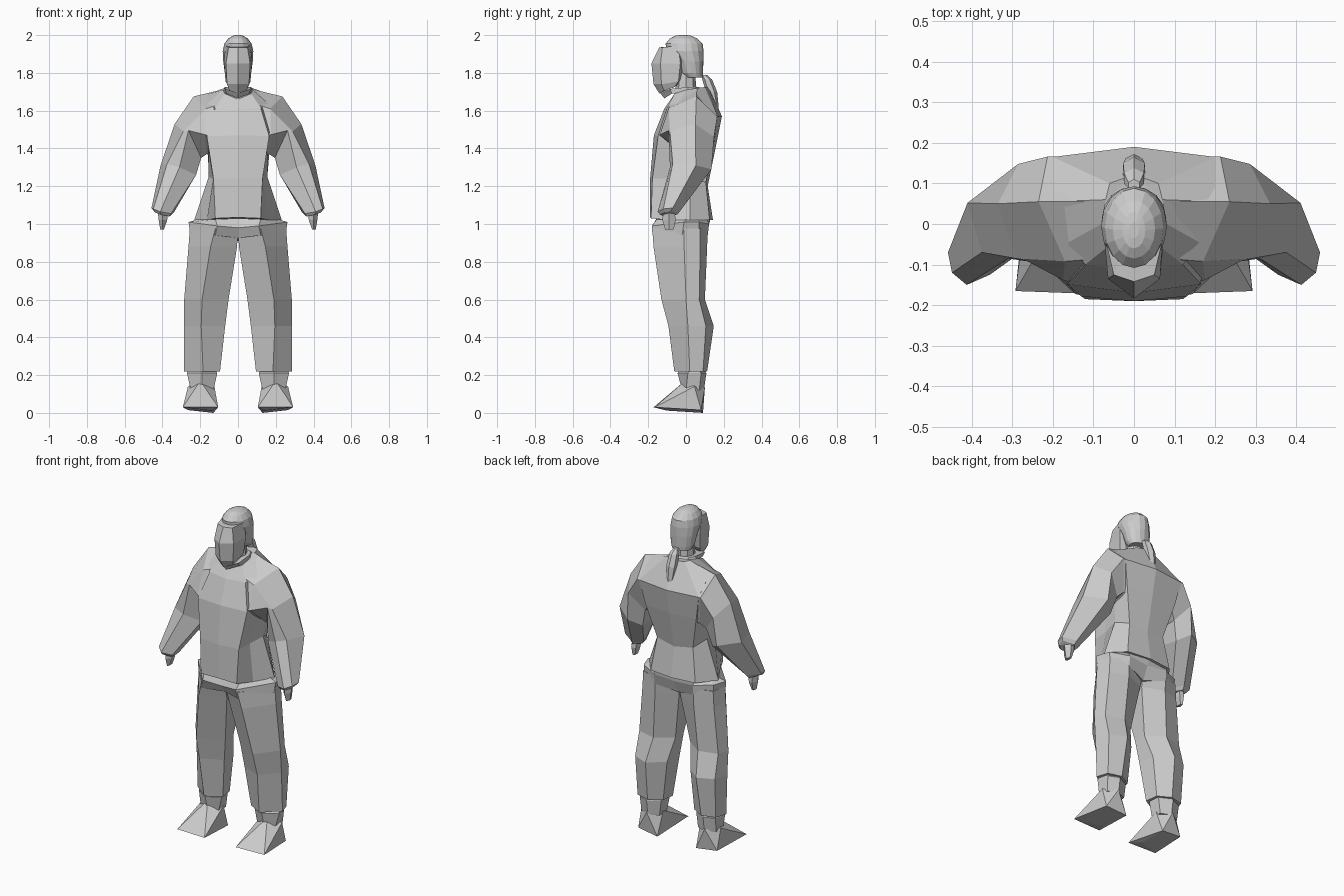
import bpy, bmesh, math

grey = bpy.data.materials.new("light_grey")
grey.diffuse_color = (0.6, 0.6, 0.6, 1)


def finish(name, bm, mirror=False):
    bmesh.ops.recalc_face_normals(bm, faces=bm.faces)
    me = bpy.data.meshes.new(name)
    bm.to_mesh(me)
    bm.free()
    me.materials.append(grey)
    ob = bpy.data.objects.new(name, me)
    bpy.context.collection.objects.link(ob)
    if mirror:
        mod = ob.modifiers.new("mirror", 'MIRROR')
        mod.use_mirror_merge = False
    return ob


def loft(name, rings, mirror=False):
    """Skin a stack of rings with equal point counts and cap both ends."""
    bm = bmesh.new()
    loops = [[bm.verts.new(p) for p in r] for r in rings]
    n = len(loops[0])
    for a, b in zip(loops, loops[1:]):
        for i in range(n):
            j = (i + 1) % n
            bm.faces.new((a[i], a[j], b[j], b[i]))
    bm.faces.new(loops[0])
    bm.faces.new(loops[-1])
    bmesh.ops.triangulate(bm, faces=[f for f in bm.faces if len(f.verts) > 4])
    return finish(name, bm, mirror)


def hull(name, points, mirror=False):
    bm = bmesh.new()
    for p in points:
        bm.verts.new(p)
    res = bmesh.ops.convex_hull(bm, input=bm.verts)
    junk = {g for g in res["geom_interior"] if isinstance(g, bmesh.types.BMVert)}
    bmesh.ops.delete(bm, geom=list(junk), context='VERTS')
    return finish(name, bm, mirror)


def sym(half):
    """Close a half ring, running front centre to back centre, across x = 0."""
    return half + [(-x, y, z) for x, y, z in reversed(half[1:-1])]


def flat(z, pts):
    return [(x, y, z) for x, y in pts]


def oval(z, cy, rx, ry, n):
    return [(rx * math.sin(2 * math.pi * i / n),
             cy - ry * math.cos(2 * math.pi * i / n), z) for i in range(n)]


# Jumper body, from hem to neckline
loft("jumper_body", [sym(r) for r in (
    [(0, -.19, 1.035), (.12, -.185, 1.03), (.165, -.09, 1.02), (.232, .02, 1.02), (.15, .125, 1.02), (0, .143, 1.02)],
    [(0, -.19, 1.24), (.13, -.178, 1.24), (.135, -.08, 1.24), (.155, .02, 1.25), (.12, .105, 1.22), (0, .115, 1.2)],
    [(0, -.17, 1.47), (.165, -.148, 1.465), (.155, -.07, 1.42), (.16, .03, 1.40), (.17, .145, 1.42), (0, .16, 1.42)],
    [(0, -.115, 1.61), (.12, -.10, 1.615), (.17, -.05, 1.63), (.20, .055, 1.675), (.20, .165, 1.57), (0, .19, 1.57)],
    [(0, -.08, 1.66), (.07, -.06, 1.69), (.08, 0, 1.71), (.07, .06, 1.72), (.06, .10, 1.725), (0, .122, 1.725)],
)])

# Sleeve: ridge, upper front, lower front, underside, lower back, back
loft("sleeve", [
    [(.06, .055, 1.718), (.08, -.085, 1.64), (.155, -.145, 1.468), (.12, -.0, 1.34), (.13, .12, 1.38), (.15, .165, 1.565)],
    [(.235, .055, 1.675), (.17, -.092, 1.61), (.175, -.138, 1.473), (.165, -.0, 1.37), (.175, .12, 1.39), (.213, .166, 1.57)],
    [(.335, .05, 1.53), (.29, -.085, 1.49), (.262, -.092, 1.495), (.195, -.0, 1.35), (.205, .10, 1.36), (.285, .148, 1.46)],
    [(.41, .052, 1.31), (.375, -.07, 1.32), (.31, -.085, 1.30), (.222, -.03, 1.26), (.235, .08, 1.25), (.30, .135, 1.29)],
    [(.458, -.07, 1.085), (.448, -.12, 1.08), (.412, -.15, 1.065), (.355, -.125, 1.055), (.34, -.08, 1.06), (.385, -.03, 1.07)],
    [(.445, -.08, 1.07), (.438, -.115, 1.06), (.41, -.138, 1.05), (.365, -.118, 1.04), (.355, -.085, 1.045), (.39, -.045, 1.05)],
], mirror=True)

# Hand
loft("hand", [
    flat(1.07, [(.425, -.09), (.40, -.12), (.37, -.10), (.375, -.065), (.405, -.06)]),
    flat(1.02, [(.42, -.09), (.40, -.125), (.375, -.10), (.38, -.06), (.405, -.055)]),
    flat(.972, [(.412, -.09), (.40, -.11), (.392, -.10), (.392, -.07), (.405, -.065)]),
], mirror=True)

# Hip band under the hem
loft("hip_band", [sym(r) for r in (
    [(0, -.12, .925), (.12, -.178, .94), (.252, -.02, .945), (.23, .07, .945), (.13, .115, .94), (0, .08, .91)],
    [(0, -.165, .98), (.11, -.18, .99), (.262, -.01, 1.01), (.235, .07, 1.01), (.13, .122, 1.0), (0, .115, .99)],
    [(0, -.155, 1.03), (.12, -.155, 1.025), (.215, -.0, 1.025), (.20, .05, 1.025), (.14, .11, 1.025), (0, .13, 1.025)],
)])

# Trouser leg: outer ridge, front, inner front, inner back, back, outer back
loft("trouser_leg", [
    flat(.975, [(.255, -.01), (.12, -.178), (.0, -.13), (.0, .08), (.13, .115), (.235, .075)]),
    flat(.88, [(.262, -.01), (.145, -.172), (.005, -.10), (.005, .06), (.13, .112), (.24, .075)]),
    flat(.60, [(.285, .0), (.19, -.13), (.05, -.05), (.05, .03), (.15, .10), (.265, .07)]),
    flat(.46, [(.285, .01), (.195, -.093), (.068, -.035), (.078, .07), (.17, .147), (.268, .105)]),
    flat(.22, [(.285, .02), (.185, -.062), (.095, -.01), (.105, .07), (.18, .112), (.262, .09)]),
], mirror=True)

# Ankle and shoe
loft("ankle", [
    flat(.12, [(.25, .0), (.19, -.02), (.13, .0), (.13, .07), (.19, .095), (.25, .07)]),
    flat(.21, [(.27, .01), (.19, -.045), (.11, .0), (.118, .07), (.19, .108), (.255, .08)]),
    flat(.235, [(.26, .02), (.19, -.03), (.12, .01), (.125, .06), (.19, .09), (.248, .06)]),
], mirror=True)
hull("shoe", [
    (.292, -.165, .03), (.105, -.172, .03), (.14, -.10, .012), (.13, .09, .0), (.265, .08, .015),
    (.20, -.005, .17), (.125, .04, .14), (.265, .045, .14), (.195, .10, .135),
], mirror=True)

# Neck and collar
loft("neck", [oval(1.64, 0, .06, .07, 8), oval(1.72, 0, .05, .055, 8), oval(1.83, .0, .045, .045, 8)])
loft("collar", [
    sym([(0, -.115, 1.665), (.06, -.075, 1.69), (.08, .01, 1.70), (.06, .07, 1.71), (0, .09, 1.715)]),
    sym([(0, -.135, 1.69), (.068, -.085, 1.715), (.07, .01, 1.725), (.05, .05, 1.725), (0, .07, 1.725)]),
])

# Faceted face, widening from forehead to cheek and narrowing to chin
loft("face", [sym(r) for r in (
    [(0, -.14, 1.69), (.045, -.115, 1.705), (.05, -.06, 1.725), (0, -.04, 1.74)],
    [(0, -.172, 1.74), (.058, -.13, 1.74), (.066, -.04, 1.755), (0, -.02, 1.77)],
    [(0, -.183, 1.85), (.064, -.135, 1.85), (.074, -.03, 1.85), (0, .0, 1.85)],
    [(0, -.142, 1.935), (.05, -.125, 1.935), (.07, -.04, 1.945), (0, .0, 1.945)],
)])

# Hair and crown
loft("hair", [
    oval(1.775, .04, .06, .048, 16),
    oval(1.80, .03, .07, .06, 16),
    oval(1.86, .02, .078, .072, 16),
    oval(1.915, -.005, .081, .098, 16),
    oval(1.955, -.01, .072, .098, 16),
    oval(1.982, -.013, .052, .072, 16),
    oval(1.996, -.015, .028, .045, 16),
    oval(2.0, -.015, .012, .02, 16),
])

# Ponytail
loft("ponytail", [
    oval(1.79, .095, .016, .015, 6),
    oval(1.765, .112, .028, .026, 6),
    oval(1.70, .135, .031, .03, 6),
    oval(1.63, .152, .024, .02, 6),
    oval(1.59, .16, .012, .01, 6),
])
